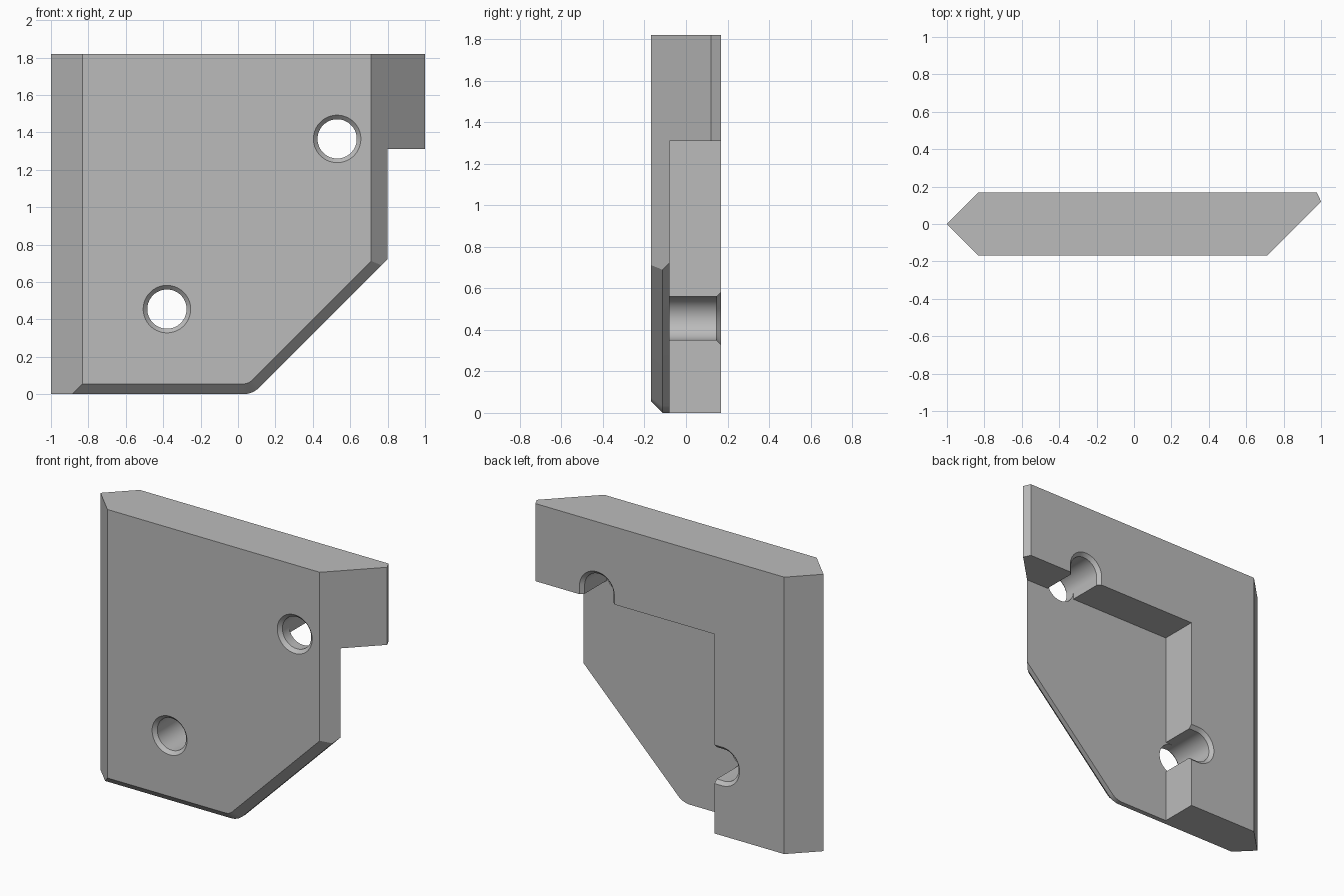
import bpy
import bmesh
from math import sin, cos, pi
from mathutils import Vector

if "Cube" in bpy.data.objects:
    bpy.data.objects.remove(bpy.data.objects["Cube"])

HALF = 0.168      # half thickness
TOP = 1.82
FLOOR = -0.08     # depth of the rear recess


def loft(name, loops):
    """Closed solid through loops of equal point count."""
    bm = bmesh.new()
    rings = [[bm.verts.new(p) for p in loop] for loop in loops]
    n = len(rings[0])
    for a, b in zip(rings, rings[1:]):
        for i in range(n):
            j = (i + 1) % n
            bm.faces.new((a[i], a[j], b[j], b[i]))
    bm.faces.new(rings[0])
    bm.faces.new(rings[-1])
    bmesh.ops.remove_doubles(bm, verts=bm.verts, dist=1e-5)
    bmesh.ops.recalc_face_normals(bm, faces=bm.faces)
    mesh = bpy.data.meshes.new(name)
    bm.to_mesh(mesh)
    bm.free()
    ob = bpy.data.objects.new(name, mesh)
    bpy.context.collection.objects.link(ob)
    return ob


def combine(target, cutter, operation):
    cutter.hide_render = True
    mod = target.modifiers.new(cutter.name, "BOOLEAN")
    mod.operation, mod.solver, mod.object = operation, "EXACT", cutter
    bpy.ops.object.select_all(action="DESELECT")
    target.select_set(True)
    bpy.context.view_layer.objects.active = target
    bpy.ops.object.modifier_apply(modifier=mod.name)
    bpy.data.objects.remove(cutter)


# Body: plan section with a pointed left edge and slanted right edge
plan = [(-1, 0), (HALF - 1, -HALF), (0.712, -HALF), (1, 0.12), (0.978, HALF), (HALF - 1, HALF)]
plate = loft("bracket_plate", [[(x, y, z) for x, y in plan] for z in (-0.1, TOP)])


# Lower outline: flat base, rounded corner, diagonal, bevelled toward the front
def outline(y, inset):
    r = 0.12 - inset
    pts = [(0.028 + r * sin(k * pi / 32), 0.12 - r * cos(k * pi / 32)) for k in range(9)]
    far = pts[-1][0] + 1.5
    pts += [(far, pts[-1][1] + 1.5), (far, 3), (-1.2, 3), (-1.2, inset)]
    return [(x, y, z) for x, z in pts]


combine(plate, loft("outline", [outline(-HALF - 0.05, 0.105), outline(0.055 - HALF, 0),
                                outline(0.3, 0)]), "INTERSECT")

# Rear recess leaving a top bar and a left bar
recess = [(-0.325, -0.5), (1.5, -0.5), (1.5, 1.31), (-0.325, 1.31)]
combine(plate, loft("recess", [[(x, y, z) for x, z in recess] for y in (FLOOR, 0.4)]), "DIFFERENCE")


# Countersunk holes that open sideways into the recess
def hole_loop(center, open_dir, y, r, shift):
    loop = []
    for k in range(48):
        a = 2 * pi * (k + 0.5) / 48
        p = Vector((cos(a), sin(a)))
        off = open_dir * shift if p.dot(open_dir) > 0 else Vector((0, 0))
        q = center + p * r + off
        loop.append((q.x, y, q.y))
    return loop


for center, direction in (((0.53, 1.365), (0, -1)), ((-0.38, 0.455), (1, 0))):
    c, d = Vector(center), Vector(direction)
    steps = [(-0.19, 0.149, 0), (-0.146, 0.105, 0), (FLOOR + 0.001, 0.105, 0),
             (FLOOR + 0.001, 0.105, 0.3), (0.146, 0.105, 0.3), (0.19, 0.149, 0.3)]
    combine(plate, loft("hole", [hole_loop(c, d, *s) for s in steps]), "DIFFERENCE")

# Single grey finish
grey = bpy.data.materials.new("plain grey")
grey.use_nodes = True
colour = (0.5, 0.5, 0.5, 1)
grey.diffuse_color = colour
grey.node_tree.nodes["Principled BSDF"].inputs["Base Color"].default_value = colour
plate.data.materials.clear()
plate.data.materials.append(grey)
for f in plate.data.polygons:
    f.material_index = 0
bpy.ops.object.shade_smooth_by_angle(angle=pi / 9)
